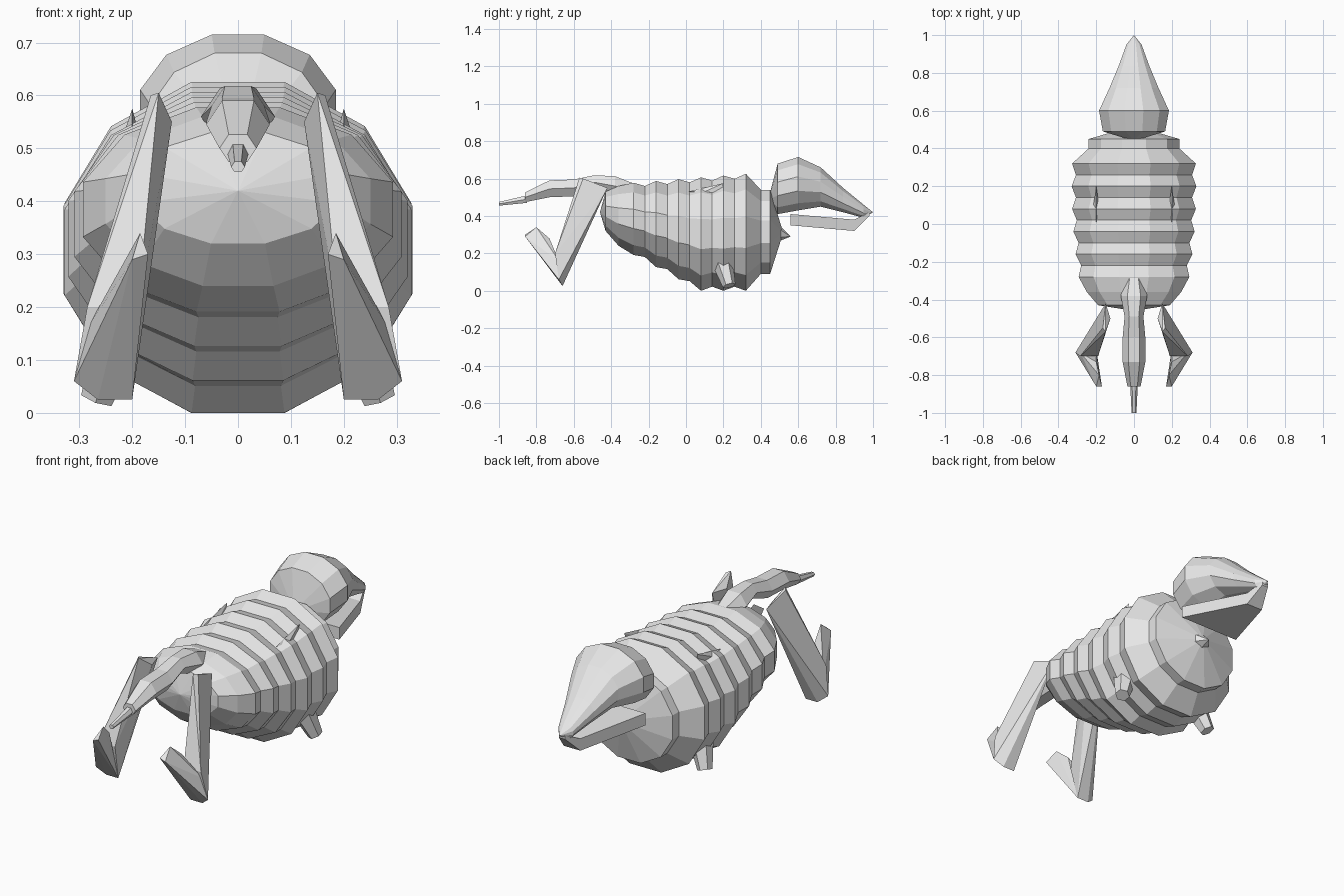
import bpy
import bmesh
import math
from mathutils import Matrix

cube = bpy.data.objects.get("Cube")
if cube:
    bpy.data.objects.remove(cube, do_unlink=True)

# One plain grey for the whole creature
shade = 0.8
grey = bpy.data.materials.new("plain_grey")
grey.use_nodes = True
grey.diffuse_color = (shade, shade, shade, 1)
grey.node_tree.nodes["Principled BSDF"].inputs["Base Color"].default_value = grey.diffuse_color


def finish(name, bm, mirrored=False):
    """Turn a bmesh into a flat shaded object, optionally paired across the middle."""
    bmesh.ops.recalc_face_normals(bm, faces=bm.faces)
    mesh = bpy.data.meshes.new(name)
    bm.to_mesh(mesh)
    bm.free()
    mesh.materials.append(grey)
    obj = bpy.data.objects.new(name, mesh)
    bpy.context.collection.objects.link(obj)
    if mirrored:
        obj.modifiers.new("pair", 'MIRROR').use_axis[0] = True


def loft(name, rings, sides, offset=0.5, start=None, end=None):
    """Skin rings of (y, top, bottom, half width); start and end are (y, z) cap points."""
    bm = bmesh.new()
    angles = [(i + offset) * math.tau / sides for i in range(sides)]
    widest = max(math.cos(a) for a in angles)
    tallest = max(math.sin(a) for a in angles)
    loops = []
    for y, top, bottom, half in rings:
        middle, height = (top + bottom) / 2, (top - bottom) / 2
        loops.append([bm.verts.new((half * math.cos(a) / widest, y,
                                    middle + height * math.sin(a) / tallest))
                      for a in angles])
    for near, far in zip(loops, loops[1:]):
        for i in range(sides):
            bm.faces.new((near[i - 1], near[i], far[i], far[i - 1]))
    for loop, tip in ((loops[0], start), (loops[-1], end)):
        if tip:
            apex = bm.verts.new((0, *tip))
            for i in range(sides):
                bm.faces.new((loop[i - 1], loop[i], apex))
        else:
            bm.faces.new(loop)
    finish(name, bm)


def paired_hull(name, points):
    """Faceted convex solid through a few points, repeated on both sides."""
    bm = bmesh.new()
    for point in points:
        bm.verts.new(point)
    bmesh.ops.convex_hull(bm, input=bm.verts)
    loose = [v for v in bm.verts if not v.link_faces]
    bmesh.ops.delete(bm, geom=loose, context='VERTS')
    finish(name, bm, mirrored=True)


def body_ring(y, groove):
    """Barrel section: the back rises gently, the belly slopes up towards the tail."""
    top = 0.6 + 0.08 * y - groove
    bottom = max(0, 0.04 - 0.54 * y) + groove
    half = 0.33 - 0.16 * (y - 0.2) ** 2 - groove
    return y, top, bottom, half


# Ribbed body: evenly spaced ridges with grooves between, a rear cap and a pointed chest
ridge_count, spacing, first_ridge, depth = 6, 0.12, -0.28, 0.022
rings = [(-0.43, 0.53, 0.32, 0.19), (-0.36, 0.56, 0.24, 0.25)]
for i in range(ridge_count):
    y = first_ridge + i * spacing
    rings.append(body_ring(y, 0))
    if i < ridge_count - 1:
        rings.append(body_ring(y + spacing / 2, depth))
for y in (0.4, 0.45):
    rings.append((y, 0.54, 0.09, 0.24))
loft("body", rings, sides=12, start=(-0.46, 0.42), end=(0.52, 0.31))

# Small spur on the chest
loft("chest_spur", [(0.46, 0.35, 0.25, 0.05), (0.51, 0.34, 0.27, 0.04)],
     sides=6, end=(0.56, 0.29))

# Rounded head drawn out to a beak
loft("head", [
    (0.49, 0.68, 0.41, 0.165),
    (0.6, 0.715, 0.43, 0.185),
    (0.72, 0.66, 0.45, 0.13),
    (0.84, 0.55, 0.42, 0.08),
    (0.95, 0.46, 0.39, 0.04),
], sides=12, start=(0.44, 0.49), end=(1, 0.42))

# Wide wedge-shaped lower jaw, narrowing evenly towards the beak
jaw = []
for y, top, bottom in ((0.56, 0.41, 0.35), (0.9, 0.38, 0.32), (0.98, 0.42, 0.4)):
    jaw.append((y, top, bottom, 0.36 * (1 - y) + 0.01))
loft("lower_jaw", jaw, sides=4)

# Wavy tail whose height follows its width
tail = []
for y, z, half in ((-0.28, 0.54, 0.045), (-0.38, 0.56, 0.07), (-0.49, 0.58, 0.05),
                   (-0.6, 0.55, 0.06), (-0.73, 0.545, 0.06), (-0.86, 0.5, 0.035)):
    tail.append((y, z + 0.75 * half, z - 0.75 * half, half))
loft("tail", tail, sides=6, offset=0)

# Thin tail tip
loft("tail_tip", [(-0.85, 0.51, 0.47, 0.02), (-1, 0.475, 0.455, 0.013)], sides=6, offset=0)

# Long bent limbs beside the tail, sharing the points of the lower joint
joint = [(0.2, -0.66, 0.025), (0.265, -0.66, 0.025), (0.31, -0.68, 0.06)]
paired_hull("thigh", joint + [
    (0.15, -0.57, 0.605), (0.165, -0.55, 0.6), (0.125, -0.5, 0.55), (0.15, -0.42, 0.55),
    (0.285, -0.7, 0.2), (0.19, -0.7, 0.2)])
paired_hull("foot", joint + [
    (0.17, -0.86, 0.3), (0.2, -0.86, 0.29), (0.185, -0.8, 0.34), (0.2, -0.73, 0.28),
    (0.285, -0.68, 0.16)])

# Stubby six-sided feet under the belly, splayed outwards
stub = bmesh.new()
bmesh.ops.create_cone(
    stub, cap_ends=True, segments=6, radius1=0.035, radius2=0.06, depth=0.16,
    matrix=Matrix.Translation((0.24, 0.21, 0.1))
    @ Matrix.Rotation(math.radians(-20), 4, 'Y')
    @ Matrix.Rotation(math.radians(15), 4, 'X'))
finish("belly_foot", stub, mirrored=True)

# Small blade fins on the back
paired_hull("back_fin", [
    (0.2, 0.01, 0.53), (0.2, 0.2, 0.575), (0.185, 0.1, 0.52),
    (0.215, 0.1, 0.53), (0.2, 0.19, 0.52)])
